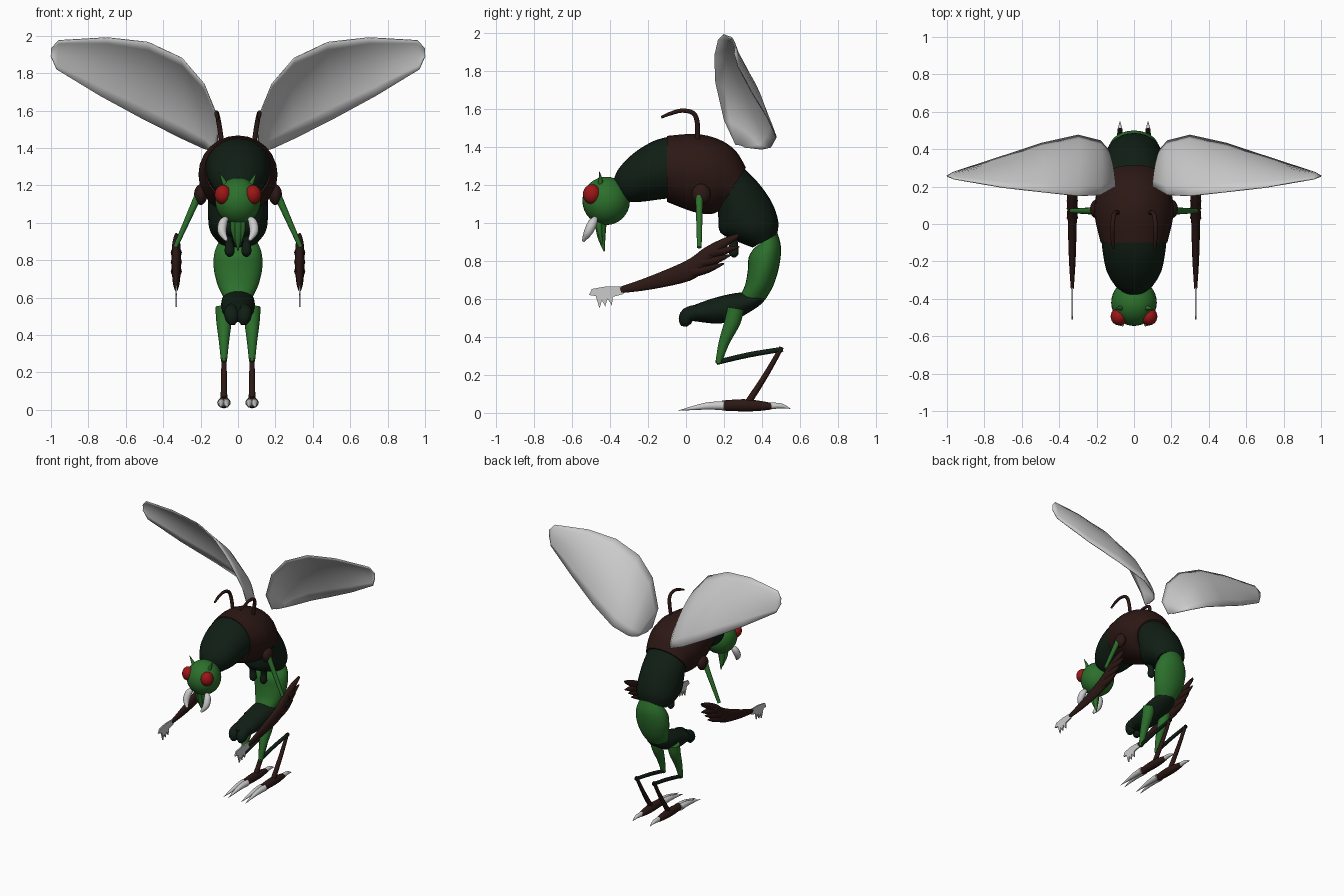
import bpy, bmesh, math
from mathutils import Vector as V

if "Cube" in bpy.data.objects:
    bpy.data.objects.remove(bpy.data.objects["Cube"])


def material(name, rgb):
    m = bpy.data.materials.new(name)
    m.diffuse_color = (*rgb, 1)
    m.use_nodes = True
    m.node_tree.nodes["Principled BSDF"].inputs["Base Color"].default_value = m.diffuse_color
    return m


GREEN = material("leaf_green", (0.025, 0.16, 0.025))
DARK = material("dark_green", (0.005, 0.013, 0.007))
BROWN = material("dark_brown", (0.025, 0.009, 0.007))
RED = material("eye_red", (0.33, 0.008, 0.008))


def finish(name, bm, mat, angle=40):
    bmesh.ops.recalc_face_normals(bm, faces=bm.faces)
    me = bpy.data.meshes.new(name)
    bm.to_mesh(me)
    bm.free()
    ob = bpy.data.objects.new(name, me)
    bpy.context.collection.objects.link(ob)
    if mat:
        me.materials.append(mat)
    bpy.ops.object.select_all(action='DESELECT')
    bpy.context.view_layer.objects.active = ob
    ob.select_set(True)
    bpy.ops.object.shade_smooth_by_angle(angle=math.radians(angle))
    return ob


def spline(rows, steps=4):
    # Catmull-Rom through rows of numbers
    out = []
    for i in range(len(rows) - 1):
        a, b, c, d = (rows[max(i - 1, 0)], rows[i], rows[i + 1], rows[min(i + 2, len(rows) - 1)])
        for k in range(steps):
            t = k / steps
            out.append([0.5 * (2 * q + (r - p) * t + (2 * p - 5 * q + 4 * r - s) * t * t
                               + (3 * q - p - 3 * r + s) * t ** 3) for p, q, r, s in zip(a, b, c, d)])
    return out + [list(rows[-1])]


def loft(name, rings, mat, n=24):
    # skin over elliptical rings (centre, axis u, axis v)
    bm = bmesh.new()
    loops = [[bm.verts.new(c + u * math.cos(2 * math.pi * k / n) + v * math.sin(2 * math.pi * k / n))
              for k in range(n)] for c, u, v in rings]
    for p, q in zip(loops, loops[1:]):
        for k in range(n):
            bm.faces.new((p[k], p[(k + 1) % n], q[(k + 1) % n], q[k]))
    bm.faces.new(loops[0])
    bm.faces.new(loops[-1])
    return finish(name, bm, mat)


def segment(name, rows, mat, x=0):
    # rows: outer y, z, inner y, z, half width
    rings = []
    for ay, az, by, bz, w in spline(rows):
        a, b = V((x, ay, az)), V((x, by, bz))
        rings.append(((a + b) / 2, V((w, 0, 0)), (a - b) / 2))
    return loft(name, rings, mat)


def tube(name, rows, mat, smooth=True, n=12):
    # rows: x, y, z, radius
    rows = spline(rows) if smooth else rows
    pts = [V(r[:3]) for r in rows]
    rings = []
    for i, p in enumerate(pts):
        t = (pts[min(i + 1, len(pts) - 1)] - pts[max(i - 1, 0)]).normalized()
        u = V((1, 0, 0))
        u = (u - t * u.dot(t)).normalized()
        r = max(rows[i][3], 0.001)
        rings.append((p, u * r, t.cross(u) * r))
    return loft(name, rings, mat, n)


def ball(name, c, r, mat, seg=24):
    bm = bmesh.new()
    bmesh.ops.create_uvsphere(bm, u_segments=seg, v_segments=seg // 2, radius=1)
    for v in bm.verts:
        v.co = V((v.co.x * r[0], v.co.y * r[1], v.co.z * r[2])) + V(c)
    return finish(name, bm, mat)


# Curved body, neck to tail
segment("front_thorax", [(-.38, 1.23, -.33, 1.13, .06), (-.35, 1.29, -.31, 1.11, .10),
                         (-.27, 1.37, -.24, 1.11, .145), (-.17, 1.43, -.16, 1.12, .165),
                         (-.08, 1.455, -.08, 1.13, .175)], DARK)
segment("middle_thorax", [(-.1, 1.457, -.1, 1.11, .178), (.05, 1.467, .03, 1.06, .21),
                          (.17, 1.44, .12, 1.045, .205), (.26, 1.38, .17, 1.06, .18),
                          (.315, 1.29, .18, 1.08, .165)], BROWN)
segment("upper_abdomen", [(.29, 1.3, .17, 1.09, .155), (.38, 1.21, .17, 1.02, .16),
                          (.45, 1.11, .18, .95, .16), (.485, 1.01, .25, .91, .15),
                          (.48, .94, .35, .87, .11)], DARK)
segment("lower_abdomen", [(.48, .95, .36, .87, .095), (.5, .87, .33, .82, .125),
                          (.49, .77, .325, .75, .13), (.46, .67, .31, .67, .11),
                          (.42, .6, .28, .61, .08)], GREEN)
segment("tail", [(.42, .6, .39, .63, .04), (.38, .56, .35, .635, .08), (.28, .5, .26, .63, .09),
                 (.18, .47, .15, .605, .085), (.06, .48, .05, .57, .075),
                 (0, .49, -.01, .545, .05)], DARK)

# Head
ball("head", (0, -.42, 1.115), (.122, .125, .127), GREEN, 32)
tube("proboscis", [(0, -.45, 1.03, .035), (0, -.445, .93, .022), (0, -.43, .85, .003)], GREEN)

# Wing outlines: leading and trailing edges
LEAD = [(.11, .26, 1.41), (.10, .2, 1.54), (.18, .155, 1.74), (.30, .15, 1.88),
        (.48, .17, 1.965), (.70, .195, 1.99), (.96, .24, 1.975), (1.0, .255, 1.93)]
TRAIL = [(.115, .31, 1.395), (.14, .4, 1.385), (.18, .445, 1.395), (.30, .475, 1.45),
         (.50, .43, 1.55), (.74, .35, 1.68), (.97, .275, 1.82), (1.0, .255, 1.89)]


def wing(name, s):
    bm = bmesh.new()
    grid = []
    for i, (a, b) in enumerate(zip(LEAD, TRAIL)):
        a, b = V(a), V(b)
        bulge = V((-.2, .75, .6)) * (b - a).length * .09
        grid.append([])
        for k in range(9):
            t = k / 8
            p = a.lerp(b, t) + bulge * 4 * t * (1 - t)
            grid[-1].append(bm.verts.new((s * p.x, p.y, p.z)))
    for p, q in zip(grid, grid[1:]):
        for k in range(8):
            bm.faces.new((p[k], p[k + 1], q[k + 1], q[k]))
    ob = finish(name, bm, None, 60)
    mod = ob.modifiers.new("thickness", 'SOLIDIFY')
    mod.thickness = .006
    mod.offset = 0


def claw_blade(name, x):
    # toothed flat claw
    out = [(-.33, .665), (-.42, .665), (-.495, .652), (-.51, .62), (-.475, .615), (-.455, .55),
           (-.442, .592), (-.425, .56), (-.412, .6), (-.39, .565), (-.385, .61), (-.33, .625)]
    bm = bmesh.new()
    f = bm.faces.new([bm.verts.new((x - .005, y, z)) for y, z in out])
    ext = bmesh.ops.extrude_face_region(bm, geom=[f])
    bmesh.ops.translate(bm, verts=[v for v in ext['geom'] if isinstance(v, bmesh.types.BMVert)],
                        vec=(.01, 0, 0))
    finish(name, bm, None)


for side, s in (("left", 1), ("right", -1)):
    # Face details
    ball(side + "_eye", (s * .08, -.495, 1.15), (.045, .047, .052), RED)
    tube(side + "_horn", [(s * .065, -.45, 1.2, .016), (s * .08, -.45, 1.23, .01),
                          (s * .1, -.455, 1.27, .001)], GREEN)
    tube(side + "_mandible", [(s * .06, -.475, 1.025, .012), (s * .08, -.49, 1.0, .024),
                              (s * .085, -.515, .95, .023), (s * .06, -.54, .905, .008)], None)
    tube(side + "_palp", [(s * .02, -.46, 1.03, .02), (s * .025, -.455, .96, .014),
                          (s * .012, -.44, .88, .002)], GREEN)
    # Back feelers and wings
    tube(side + "_feeler", [(s * .085, .06, 1.42, .013), (s * .1, .06, 1.52, .013),
                            (s * .11, .04, 1.575, .012), (s * .115, -.02, 1.59, .011),
                            (s * .115, -.08, 1.575, .01), (s * .11, -.13, 1.555, .007)], BROWN)
    wing(side + "_wing", s)
    # Arm
    x = s * .33
    ball(side + "_shoulder", (s * .2, .08, 1.15), (.035, .05, .055), BROWN)
    tube(side + "_upper_arm", [(s * .215, .07, 1.14, .02), (s * .335, .07, .87, .012)], GREEN)
    segment(side + "_forearm", [(-.35, .662, -.34, .63, .008), (-.2, .715, -.18, .65, .018),
                                (0, .80, .02, .695, .024), (.1, .87, .1, .755, .025),
                                (.2, .92, .17, .84, .022), (.28, .945, .27, .915, .01)], BROWN, x)
    for i, (y, z, y2, z2) in enumerate([(.03, .74, .2, .785), (.08, .79, .235, .83),
                                        (.12, .84, .28, .875)]):
        tube(f"{side}_forearm_spur_{i + 1}", [(x, y, z, .03), (x, (y + y2) / 2, (z + z2) / 2 - .004, .022),
                                              (x, y2, z2, .004)], BROWN)
    claw_blade(side + "_arm_claw", x)
    # Small belly and tail limbs
    tube(side + "_belly_limb", [(s * .05, .24, .96, .03), (s * .048, .25, .9, .022),
                                (s * .045, .25, .86, .026), (s * .045, .252, .835, .024),
                                (s * .045, .252, .818, .008)], DARK)
    tube(side + "_tail_lobe", [(s * .035, .06, .53, .04), (s * .035, .01, .515, .04),
                               (s * .032, -.005, .48, .034), (s * .032, -.01, .455, .015)], DARK)
    # Leg
    x = s * .075
    tube(side + "_thigh", [(x, .26, .55, .045), (x, .245, .48, .042), (x, .2, .37, .028),
                           (x, .17, .26, .016)], GREEN)
    tube(side + "_shin", [(x, .16, .265, .013), (x, .33, .305, .014), (x, .51, .335, .013)], DARK)
    tube(side + "_ankle", [(x, .503, .345, .012), (x, .42, .2, .015), (x, .33, .06, .018)], BROWN)
    segment(side + "_foot", [(.19, .065, .19, .012, .024), (.3, .072, .3, .008, .029),
                             (.38, .065, .38, .01, .026), (.45, .052, .45, .018, .018)], BROWN, x)
    for i, d in enumerate((-.013, .013)):
        tube(f"{side}_toe_claw_{i + 1}", [(x + d, .2, .038, .023), (x + d, .1, .035, .018),
                                          (x + d * 1.5, -.04, .012, .001)], None)
    tube(side + "_heel_claw", [(x, .44, .036, .018), (x, .5, .037, .013), (x, .55, .022, .001)], None)
